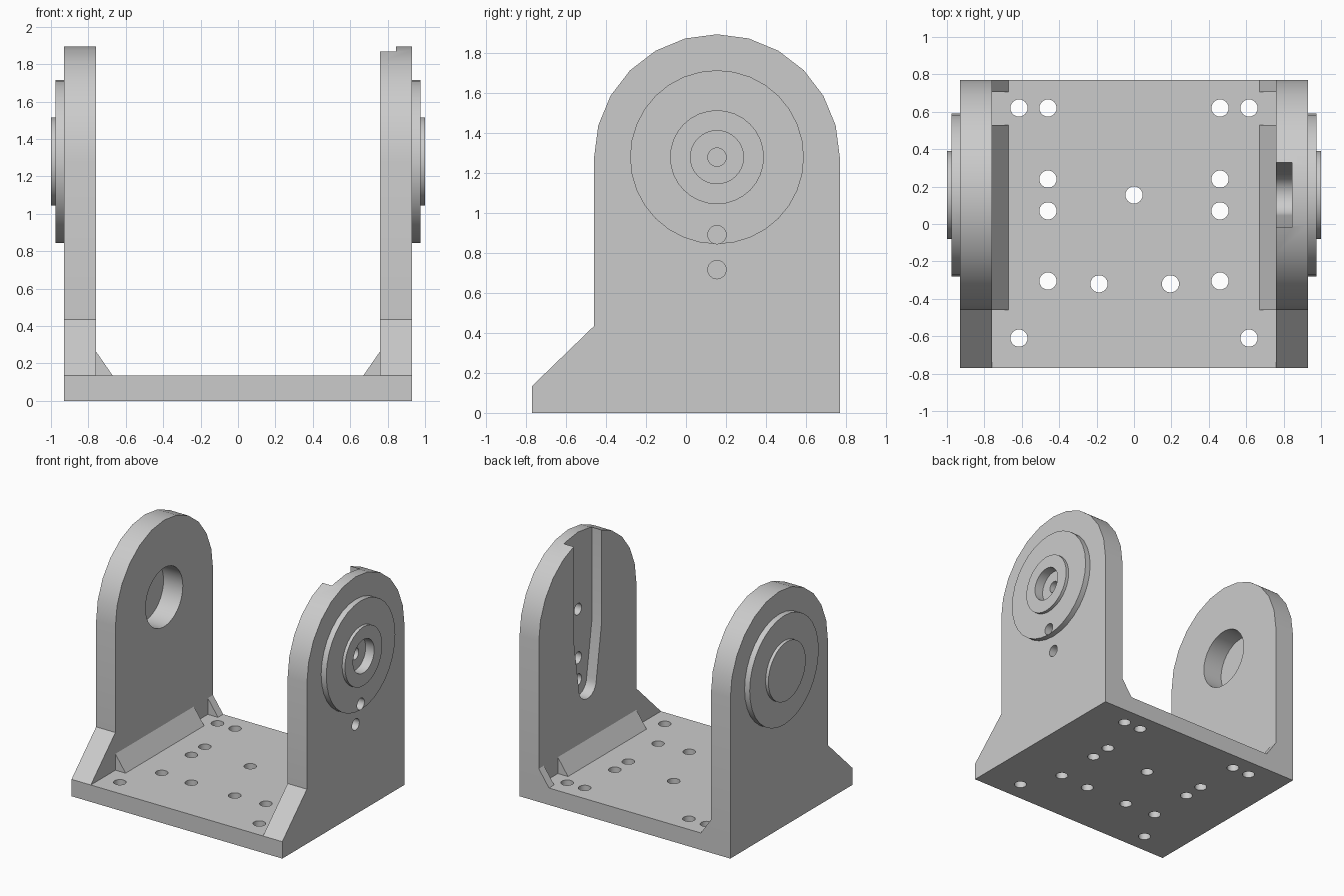
import bpy, bmesh, math
from mathutils import Vector

cube = bpy.data.objects.get("Cube")
if cube:
    bpy.data.objects.remove(cube, do_unlink=True)

GREY = bpy.data.materials.new("plain grey")
GREY.use_nodes = True
GREY.diffuse_color = (0.6, 0.6, 0.6, 1)
GREY.node_tree.nodes["Principled BSDF"].inputs["Base Color"].default_value = (0.6, 0.6, 0.6, 1)

AXLE_Y, AXLE_Z = 0.155, 1.28      # bearing centre
INNER, OUTER = 0.76, 0.93         # wall faces
FRONT, BACK, FLOOR = -0.77, 0.77, 0.135
HOLE = 0.046


def arc(cx, cy, r, start, end, steps):
    """Points along an arc, angles in degrees."""
    angles = [math.radians(start + (end - start) * i / steps) for i in range(steps + 1)]
    return [(cx + r * math.cos(a), cy + r * math.sin(a)) for a in angles]


def prism(name, points, low, high, axis="X"):
    """Extrude a profile: (y, z) along X, (x, z) along Y, (x, y) along Z."""
    place = {"X": lambda a, b, t: (t, a, b),
             "Y": lambda a, b, t: (a, t, b),
             "Z": lambda a, b, t: (a, b, t)}[axis]
    bm = bmesh.new()
    face = bm.faces.new([bm.verts.new(place(a, b, low)) for a, b in points])
    out = bmesh.ops.extrude_face_region(bm, geom=[face])
    verts = [g for g in out["geom"] if isinstance(g, bmesh.types.BMVert)]
    bmesh.ops.translate(bm, verts=verts, vec=Vector(place(0, 0, high - low)))
    bmesh.ops.recalc_face_normals(bm, faces=bm.faces[:])
    mesh = bpy.data.meshes.new(name)
    bm.to_mesh(mesh)
    bm.free()
    mesh.materials.append(GREY)
    obj = bpy.data.objects.new(name, mesh)
    bpy.context.collection.objects.link(obj)
    return obj


def disc(name, a, b, r, low, high, axis="X", sides=32):
    return prism(name, arc(a, b, r, 0, 360, sides)[:-1], low, high, axis)


def combine(target, tool, operation):
    """Apply a boolean and discard its tool."""
    mod = target.modifiers.new("shape", "BOOLEAN")
    mod.operation, mod.object, mod.solver = operation, tool, "EXACT"
    bpy.ops.object.select_all(action="DESELECT")
    bpy.context.view_layer.objects.active = target
    target.select_set(True)
    bpy.ops.object.modifier_apply(modifier=mod.name)
    bpy.data.objects.remove(tool, do_unlink=True)


def smooth(obj):
    bpy.ops.object.select_all(action="DESELECT")
    bpy.context.view_layer.objects.active = obj
    obj.select_set(True)
    bpy.ops.object.shade_smooth_by_angle(angle=math.radians(30))


# Base plate with its pattern of screw holes
base = prism("base_plate", [(-OUTER, FRONT), (OUTER, FRONT), (OUTER, BACK), (-OUTER, BACK)],
             0, FLOOR, "Z")
holes = [(0, AXLE_Y), (-0.187, -0.32), (0.195, -0.32)]
for side in (-1, 1):
    holes += [(side * x, y) for x, y in
              [(0.615, 0.62), (0.46, 0.62), (0.46, 0.24), (0.46, 0.07),
               (0.46, -0.305), (0.615, -0.61)]]
for x, y in holes:
    combine(base, disc("cutter", x, y, HOLE, -0.1, 0.3, "Z", 24), "DIFFERENCE")
smooth(base)

# Arched side walls with stepped bosses and gussets
profile = [(FRONT, FLOOR), (BACK, FLOOR)] + arc(AXLE_Y, AXLE_Z, 0.615, 0, 180, 12) + [(-0.46, 0.435)]
walls = {}
for side, label in ((1, "left"), (-1, "right")):
    wall = walls[side] = prism(label + "_wall", profile, side * INNER, side * OUTER)
    for r, end in ((0.435, 0.975), (0.235, 1.0)):
        combine(wall, disc("boss", AXLE_Y, AXLE_Z, r, side * 0.9, side * end), "UNION")
    gusset = [(side * INNER, FLOOR), (side * 0.67, FLOOR), (side * INNER, 0.265)]
    for part, y0, y1 in (("long", -0.46, 0.53), ("short", 0.705, BACK)):
        prism(f"{label}_{part}_gusset", gusset, y0, y1, "Y")

# Blind bearing pocket in the right wall
combine(walls[-1], disc("cutter", AXLE_Y, AXLE_Z, 0.235, -0.7, -0.93), "DIFFERENCE")

# Tapered slot, open at the top, inside the left wall
slot = ([(AXLE_Y + 0.175, 2.1), (AXLE_Y - 0.175, 2.1), (AXLE_Y - 0.175, 1.12)]
        + arc(AXLE_Y, 0.7, 0.11, 180, 360, 12) + [(AXLE_Y + 0.175, 1.12)])
combine(walls[1], prism("cutter", slot, 0.7, 0.845), "DIFFERENCE")

# Counterbore and screw holes through the left wall
combine(walls[1], disc("cutter", AXLE_Y, AXLE_Z, 0.133, 0.925, 1.1), "DIFFERENCE")
for z in (AXLE_Z, 0.892, 0.717):
    combine(walls[1], disc("cutter", AXLE_Y, z, HOLE, 0.7, 1.1, "X", 24), "DIFFERENCE")

for wall in walls.values():
    smooth(wall)
